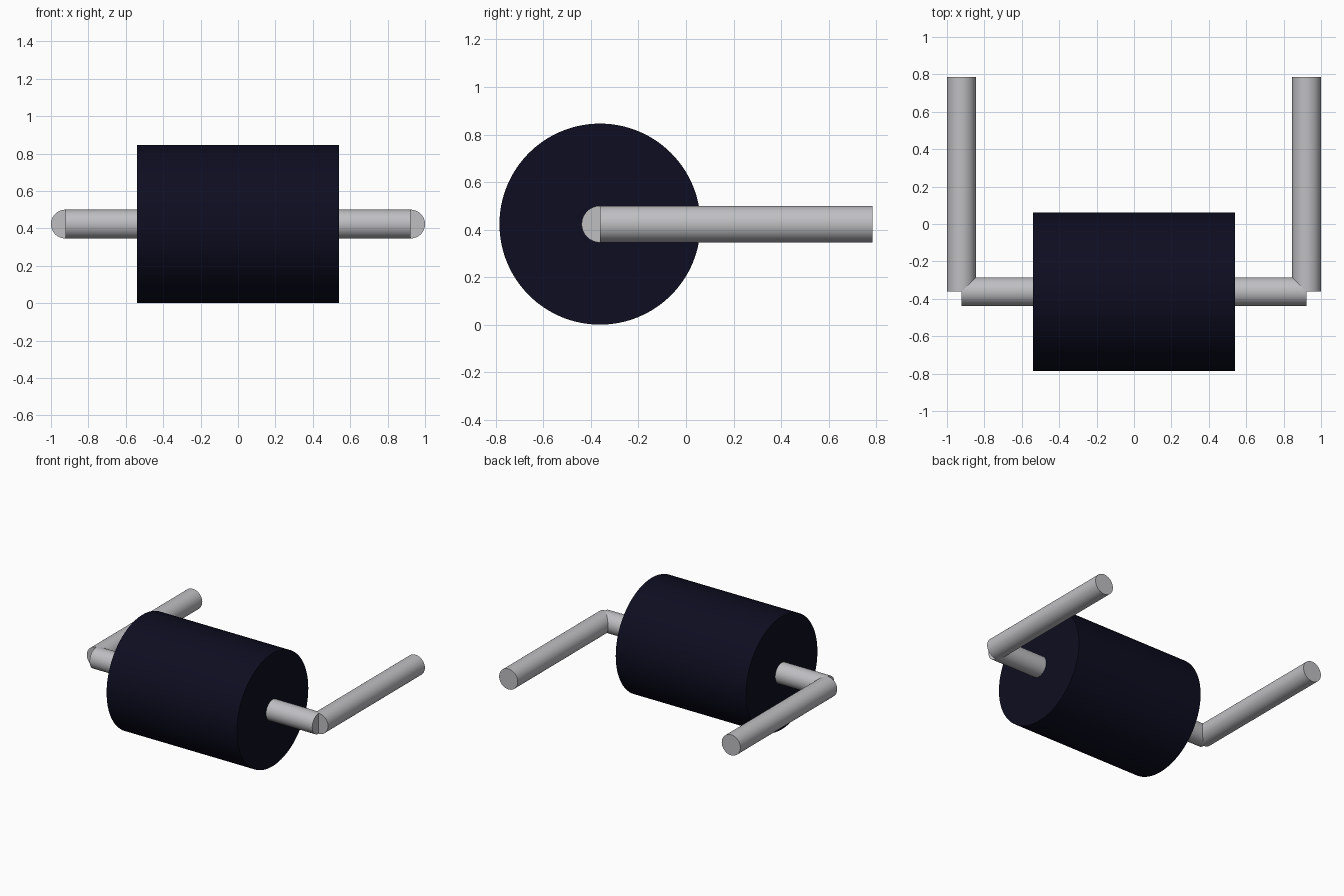
import bpy
import math

if "Cube" in bpy.data.objects:
    bpy.data.objects.remove(bpy.data.objects["Cube"], do_unlink=True)


def material(name, color):
    mat = bpy.data.materials.new(name)
    mat.use_nodes = True
    mat.diffuse_color = color
    mat.node_tree.nodes["Principled BSDF"].inputs["Base Color"].default_value = color
    return mat


def cylinder(name, radius, length, center, rotation, mat, sides):
    bpy.ops.mesh.primitive_cylinder_add(vertices=sides, radius=radius, depth=length,
                                        location=center, rotation=rotation)
    obj = bpy.context.object
    obj.name = name
    obj.data.materials.append(mat)
    bpy.ops.object.shade_smooth_by_angle(angle=math.radians(30))
    return obj


navy = material("dark navy", (0.004, 0.004, 0.015, 1))
silver = material("silver grey", (0.52, 0.52, 0.545, 1))

R = 0.423           # roller radius, also the axle height
AXLE_Y = -0.362
ROD = 0.077
ARM_X = 1 - ROD
BACK_Y = 0.785
ALONG_X = (0, math.pi / 2, 0)
ALONG_Y = (math.pi / 2, 0, 0)

# Roller drum and the axle through it
cylinder("roller", R, 1.08, (0, AXLE_Y, R), ALONG_X, navy, 128)
cylinder("axle", ROD, 2 * ARM_X, (0, AXLE_Y, R), ALONG_X, silver, 64)

# Arms reaching back from the axle ends
for side, name in ((1, "left_arm"), (-1, "right_arm")):
    cylinder(name, ROD, BACK_Y - AXLE_Y,
             (side * ARM_X, (BACK_Y + AXLE_Y) / 2, R), ALONG_Y, silver, 64)
